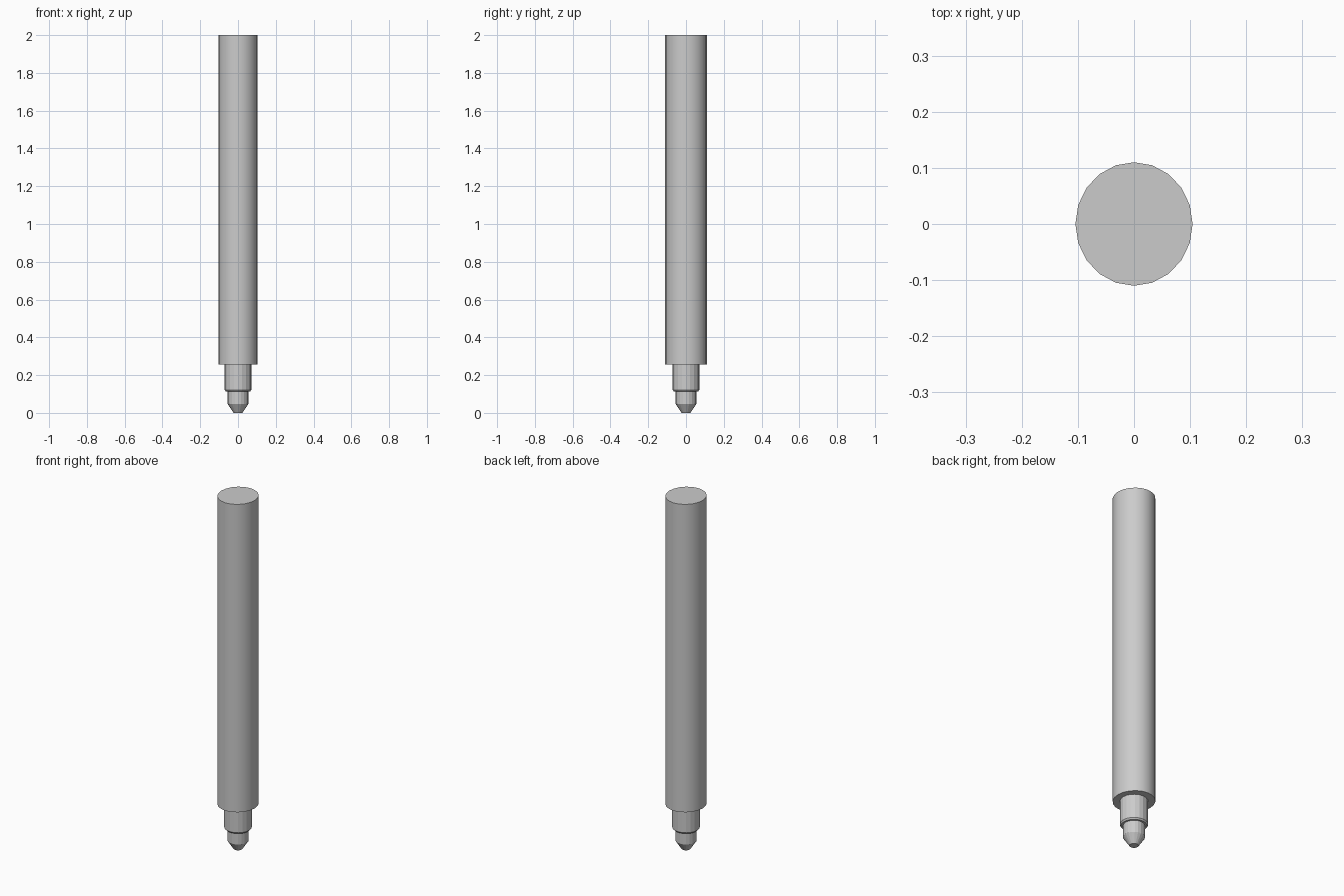
import bpy, bmesh, math

if "Cube" in bpy.data.objects:
    bpy.data.objects.remove(bpy.data.objects["Cube"])


def turned_part(name, profile, sides=20, x_scale=1.0, smooth=False):
    """Closed lathe part from (radius, z) pairs, listed bottom to top."""
    bm = bmesh.new()
    rings = []
    for r, z in profile:
        ring = []
        for i in range(sides):
            a = 2 * math.pi * i / sides
            ring.append(bm.verts.new((r * x_scale * math.cos(a), r * math.sin(a), z)))
        rings.append(ring)
    for low, high in zip(rings, rings[1:]):
        for i in range(sides):
            j = (i + 1) % sides
            bm.faces.new((low[i], low[j], high[j], high[i]))
    bm.faces.new(rings[0][::-1])
    bm.faces.new(rings[-1])
    mesh = bpy.data.meshes.new(name)
    bm.to_mesh(mesh)
    bm.free()
    obj = bpy.data.objects.new(name, mesh)
    bpy.context.collection.objects.link(obj)
    if smooth:
        bpy.ops.object.select_all(action='DESELECT')
        obj.select_set(True)
        bpy.context.view_layer.objects.active = obj
        bpy.ops.object.shade_smooth_by_angle(angle=math.radians(30))
    return obj


# Long, slightly oval barrel
turned_part("barrel", [(0.11, 0.255), (0.11, 2.0)], x_scale=0.95, smooth=True)

# Stepped nose with a small chamfer, ending in a blunt cone
turned_part("nose", [
    (0.023, 0.0), (0.055, 0.048), (0.055, 0.114),
    (0.065, 0.114), (0.071, 0.122), (0.071, 0.255),
])
